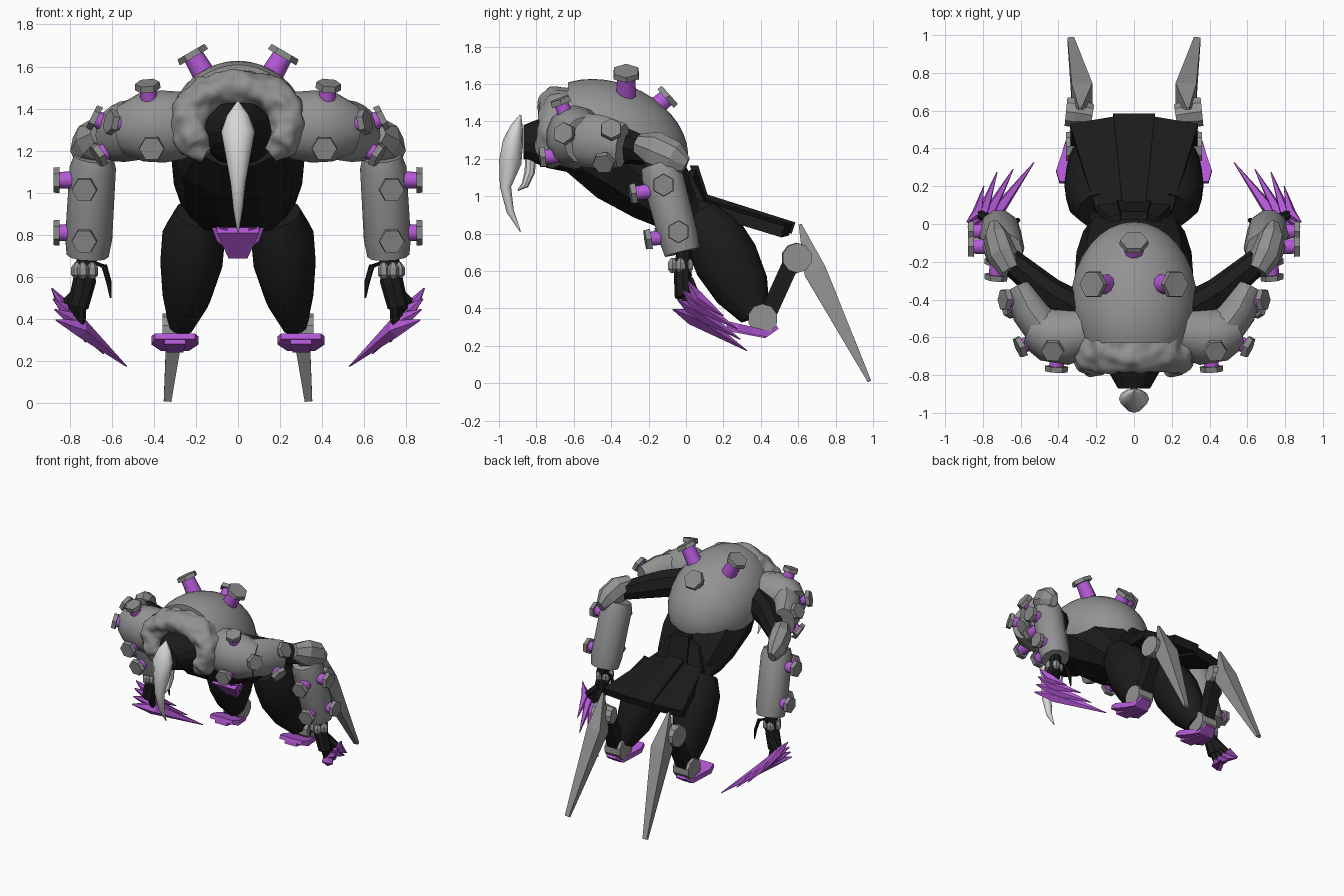
import bpy, bmesh, math
from mathutils import Vector, Matrix, noise

if "Cube" in bpy.data.objects:
    bpy.data.objects.remove(bpy.data.objects["Cube"])


def material(name, color):
    m = bpy.data.materials.new(name)
    m.use_nodes = True
    m.diffuse_color = (*color, 1)
    m.node_tree.nodes["Principled BSDF"].inputs["Base Color"].default_value = (*color, 1)
    return m


GREY = material("armour grey", (0.29, 0.29, 0.29))
CAP = material("stud grey", (0.25, 0.25, 0.25))
BLACK = material("body black", (0.011, 0.011, 0.011))
PURPLE = material("purple", (0.46, 0.1, 0.68))
BONE = material("pale bone", (0.68, 0.68, 0.68))
X, Z = Vector((1, 0, 0)), Vector((0, 0, 1))


def finish(name, bm, mat, mirror=False, smooth=False):
    bmesh.ops.recalc_face_normals(bm, faces=bm.faces)
    me = bpy.data.meshes.new(name)
    bm.to_mesh(me)
    bm.free()
    me.materials.append(mat)
    ob = bpy.data.objects.new(name, me)
    bpy.context.collection.objects.link(ob)
    if mirror:
        ob.modifiers.new("Mirror", 'MIRROR').use_mirror_merge = False
    if smooth:
        bpy.ops.object.select_all(action='DESELECT')
        ob.select_set(True)
        bpy.context.view_layer.objects.active = ob
        bpy.ops.object.shade_smooth_by_angle(angle=math.radians(40))
    return ob


def loft_mesh(rings, n, ref):
    """Skin rings of (centre, radius along ref, other radius); n=4 gives a box section."""
    bm = bmesh.new()
    pts = [Vector(r[0]) for r in rings]
    loops = []
    for i, r in enumerate(rings):
        t = (pts[min(i + 1, len(pts) - 1)] - pts[max(i - 1, 0)]).normalized()
        axis = ref or (X if abs(t.x) < 0.9 else Z)
        a = (axis - t * axis.dot(t)).normalized()
        b = t.cross(a)
        k, off = (math.sqrt(2), math.pi / 4) if n == 4 else (1, 0)
        ra, rb = r[1] * k, r[-1] * k
        angles = [off + math.tau * j / n for j in range(n)]
        loops.append([bm.verts.new(pts[i] + a * ra * math.cos(q) + b * rb * math.sin(q))
                      for q in angles])
    for l, m in zip(loops, loops[1:]):
        for j in range(n):
            bm.faces.new((l[j], l[(j + 1) % n], m[(j + 1) % n], m[j]))
    bm.faces.new(loops[0])
    bm.faces.new(loops[-1])
    return bm


def loft(name, rings, mat, n=8, ref=None, mirror=True, smooth=False):
    return finish(name, loft_mesh(rings, n, ref), mat, mirror, smooth)


def slab(name, pts, depth, mat, mirror=False):
    bm = bmesh.new()
    f = bm.faces.new([bm.verts.new(p) for p in pts])
    ext = bmesh.ops.extrude_face_region(bm, geom=[f], use_keep_orig=True)
    moved = [v for v in ext["geom"] if isinstance(v, bmesh.types.BMVert)]
    bmesh.ops.translate(bm, verts=moved, vec=depth)
    return finish(name, bm, mat, mirror)


def stud(name, pos, direction, r=0.062, mirror=True):
    p, d = Vector(pos), Vector(direction).normalized()
    loft(name + "_stem", [(p - d * 0.13, r * 0.72), (p, r * 0.62)], PURPLE, 10, mirror=mirror, smooth=True)
    loft(name + "_cap", [(p - d * 0.012, r), (p + d * 0.018, r * 0.95)], CAP, 6, mirror=mirror)


# Back shell: tilted ellipsoid, trimmed below and at the front
bm = bmesh.new()
bmesh.ops.create_uvsphere(bm, u_segments=32, v_segments=20, radius=1)
bmesh.ops.scale(bm, vec=(0.335, 0.44, 0.325), verts=bm.verts)
tilt = Matrix.Rotation(math.radians(-21), 4, 'X')
centre = Vector((0, -0.415, 1.285))
bmesh.ops.transform(bm, matrix=Matrix.Translation(centre) @ tilt, verts=bm.verts)
up = tilt.to_3x3() @ Z
for co, no in ((centre - up * 0.06, -up), (Vector((0, -0.63, 0)), Vector((0, -1, 0)))):
    bmesh.ops.bisect_plane(bm, geom=bm.verts[:] + bm.edges[:] + bm.faces[:],
                           plane_co=co, plane_no=no, clear_outer=True)
    bmesh.ops.holes_fill(bm, edges=[e for e in bm.edges if e.is_boundary])
finish("back_shell", bm, GREY, smooth=True)

# Lumpy fur collar arching over the head
arch = []
for i in range(91):
    q = math.radians(-50 + 280 * i / 90)
    fade = min(1, 0.5 + min(i, 90 - i) / 12)
    rise = 0.165 if math.sin(q) > 0 else 0.2
    arch.append(((0.235 * math.cos(q), -0.685 + 0.02 * math.sin(q), 1.335 + rise * math.sin(q)),
                 0.115 * fade, 0.085 * fade))
bm = loft_mesh(arch, 40, Vector((0, 1, 0)))
bmesh.ops.recalc_face_normals(bm, faces=bm.faces)
bm.normal_update()
moves = [v.normal * (noise.noise(v.co * 16) * 0.024) for v in bm.verts]
for v, move in zip(bm.verts, moves):
    v.co += move
bmesh.ops.smooth_vert(bm, verts=bm.verts, factor=0.5, use_axis_x=True, use_axis_y=True, use_axis_z=True)
finish("fur_collar", bm, GREY, smooth=True)

# Head, beak and jaw
loft("head", [((0, -0.5, 1.3), 0.2), ((0, -0.74, 1.29), 0.16, 0.14), ((0, -0.87, 1.29), 0.085, 0.09)],
     BLACK, 12, mirror=False)
loft("beak", [((0, -0.885, 1.435), 0.004), ((0, -0.905, 1.37), 0.052, 0.034),
              ((0, -0.925, 1.29), 0.08, 0.055), ((0, -0.94, 1.18), 0.06, 0.06),
              ((0, -0.965, 1.05), 0.036, 0.03), ((0, -0.94, 0.92), 0.022, 0.02),
              ((0, -0.885, 0.81), 0.003)], BONE, 12, mirror=False, smooth=True)
loft("jaw_hook", [((0, -0.83, 1.24), 0.03), ((0, -0.835, 1.13), 0.028), ((0, -0.86, 1.06), 0.02),
                  ((0, -0.9, 1.03), 0.003)], BONE, 8, mirror=False, smooth=True)

# Torso, hips and loin guard
loft("torso", [((0, -0.58, 1.28), 0.24, 0.17), ((0, -0.36, 1.2), 0.32, 0.25), ((0, -0.15, 1.04), 0.305, 0.21),
               ((0, -0.04, 0.94), 0.27, 0.16), ((0, 0.02, 0.86), 0.2, 0.1)], BLACK, 10, mirror=False)
loft("hip_belt", [((0, -0.03, 0.98), 0.25, 0.12), ((0, 0.06, 0.87), 0.23, 0.1)], BLACK, 8, mirror=False)
loft("loin_guard", [((0, -0.16, 0.825), 0.1, 0.025), ((0, -0.05, 0.705), 0.045, 0.025)],
     PURPLE, 4, mirror=False)
slab("loin_side_plate", [(0.05, -0.17, 0.83), (0.125, -0.14, 0.835), (0.1, -0.13, 0.77), (0.05, -0.11, 0.73)],
     (0, 0.03, 0), PURPLE, True)

# Coat tails
slab("tail_centre", [(-0.06, 0.08, 1.02), (0.06, 0.08, 1.02), (0.11, 0.585, 0.86), (-0.11, 0.585, 0.86)],
     (0, -0.02, -0.06), BLACK)
slab("tail_side", [(0.05, 0.09, 0.99), (0.2, 0.07, 0.98), (0.34, 0.53, 0.84), (0.1, 0.57, 0.85)],
     (0, -0.02, -0.06), BLACK, True)
slab("tail_flap", [(-0.07, 0.02, 1.165), (0.07, 0.02, 1.165), (0.09, 0.08, 0.98), (-0.09, 0.08, 0.98)],
     (0, 0.045, 0), BLACK)
slab("tail_flap_side", [(0.07, 0.02, 1.14), (0.13, 0.0, 1.1), (0.2, 0.07, 0.96), (0.09, 0.08, 0.97)],
     (0, 0.035, 0), BLACK, True)

# Legs
loft("thigh", [((0.19, 0.07, 0.9), 0.11, 0.11), ((0.21, 0.14, 0.8), 0.15, 0.16), ((0.222, 0.215, 0.66), 0.148, 0.175),
               ((0.245, 0.3, 0.5), 0.115, 0.15), ((0.272, 0.37, 0.365), 0.06, 0.085)], BLACK, 12, smooth=True)
loft("knee_joint", [((0.23, 0.41, 0.345), 0.08), ((0.36, 0.41, 0.345), 0.08)], GREY, 10)
loft("knee_guard", [((0.3, 0.22, 0.318), 0.095, 0.014), ((0.3, 0.28, 0.298), 0.112, 0.02),
                    ((0.3, 0.36, 0.28), 0.085, 0.02), ((0.3, 0.43, 0.265), 0.065, 0.018),
                    ((0.3, 0.49, 0.3), 0.04, 0.01)], PURPLE, 4)
loft("knee_guard_ridge", [((0.3, 0.22, 0.3), 0.05, 0.02), ((0.3, 0.43, 0.255), 0.04, 0.015)], PURPLE, 4)
loft("shin", [((0.3, 0.42, 0.33), 0.04, 0.045), ((0.28, 0.57, 0.66), 0.04, 0.045)], BLACK, 4)
loft("ankle_joint", [((0.22, 0.575, 0.67), 0.06), ((0.31, 0.59, 0.67), 0.082), ((0.36, 0.595, 0.67), 0.08)],
     GREY, 10)
loft("foot_spike", [((0.285, 0.61, 0.85), 0.008), ((0.275, 0.69, 0.6), 0.055, 0.06),
                    ((0.335, 0.98, 0.012), 0.018, 0.01)], GREY, 4)

# Arms and layered shoulder armour
loft("upper_arm", [((0.22, -0.5, 1.31), 0.12, 0.1), ((0.45, -0.365, 1.28), 0.105, 0.085), ((0.7, -0.16, 1.23), 0.065)],
     BLACK, 8, Z)
loft("shoulder_pad", [((0.26, -0.57, 1.32), 0.16, 0.14), ((0.36, -0.595, 1.315), 0.172, 0.155),
                      ((0.46, -0.585, 1.31), 0.162, 0.145), ((0.54, -0.55, 1.3), 0.125, 0.11)],
     GREY, 14, Z, smooth=True)
loft("shoulder_band", [((0.48, -0.55, 1.3), 0.145, 0.105), ((0.55, -0.46, 1.29), 0.145, 0.1),
                       ((0.61, -0.34, 1.27), 0.12, 0.075)], GREY, 12, Z, smooth=True)
loft("elbow_cap", [((0.65, -0.25, 1.28), 0.06), ((0.695, -0.17, 1.25), 0.1, 0.08),
                   ((0.73, -0.07, 1.2), 0.095, 0.07), ((0.74, 0.0, 1.165), 0.045, 0.03)], GREY, 8, Z)
loft("forearm", [((0.685, -0.145, 1.17), 0.095, 0.1), ((0.69, -0.13, 1.12), 0.11, 0.115),
                 ((0.71, -0.04, 0.78), 0.112, 0.11), ((0.715, -0.02, 0.7), 0.1, 0.1)], GREY, 10, smooth=True)

# Hands with wrist beads, thumb hook and sweeping claws
loft("hand", [((0.72, -0.01, 0.72), 0.04), ((0.73, -0.02, 0.58), 0.055, 0.045), ((0.76, -0.01, 0.46), 0.05)],
     BLACK, 8)
for i in range(5):
    q = math.tau * i / 5
    c = Vector((0.725 + 0.04 * math.cos(q), -0.03 + 0.045 * math.sin(q), 0.63))
    loft(f"wrist_bead_{i}", [(c + Z * 0.04, 0.01), (c + Z * 0.015, 0.028), (c - Z * 0.02, 0.028),
                             (c - Z * 0.04, 0.01)], GREY, 6)
loft("thumb_hook", [((0.69, 0, 0.67), 0.015), ((0.635, 0.01, 0.65), 0.015), ((0.615, 0.02, 0.58), 0.013),
                    ((0.605, 0.02, 0.5), 0.004)], BLACK, 6)
spurs = [Vector(p) for p in ((0.865, -0.07, 0.395), (0.885, 0.01, 0.545))]
bends = [Vector(p) for p in ((0.75, 0.03, 0.36), (0.83, 0.055, 0.465))]
tips = [(0.53, 0.325, 0.175), (0.64, 0.29, 0.235), (0.725, 0.275, 0.29), (0.795, 0.2, 0.36)]
for i, tip in enumerate(tips):
    spur, bend = spurs[0].lerp(spurs[1], i / 3), bends[0].lerp(bends[1], i / 3)
    loft(f"claw_{i}", [(spur, 0.004), (bend, 0.042 - 0.004 * i, 0.048 - 0.004 * i), (tip, 0.003)], PURPLE, 5)
    loft(f"finger_{i}", [((0.74, -0.04 + 0.02 * i, 0.55), 0.025), (bend, 0.024)], BLACK, 6)

# Bolted studs
stud("rear_stud", (0, -0.1, 1.53), (0, 0.75, 0.66), 0.078, False)
stud("back_stud", (0.215, -0.32, 1.655), (0.5, 0.0, 0.86), 0.078)
SIDE_STUDS = {
    "shoulder_top": ((0.43, -0.67, 1.505), (0.1, -0.35, 0.95)),
    "shoulder_front": ((0.41, -0.765, 1.21), (0.05, -1, -0.1)),
    "shoulder_outer": ((0.6, -0.65, 1.335), (0.9, -0.4, 0.2)),
    "band_upper": ((0.68, -0.4, 1.355), (1, 0.0, 0.5)),
    "band_lower": ((0.66, -0.44, 1.18), (0.85, -0.2, -0.5)),
    "forearm_outer_top": ((0.86, -0.12, 1.06), X),
    "forearm_outer_low": ((0.86, -0.04, 0.81), X),
    "forearm_front_top": ((0.73, -0.28, 1.015), (0.1, -1, -0.15)),
    "forearm_front_low": ((0.73, -0.2, 0.77), (0.1, -1, -0.15)),
}
for key, (pos, d) in SIDE_STUDS.items():
    stud(key + "_stud", pos, d)
